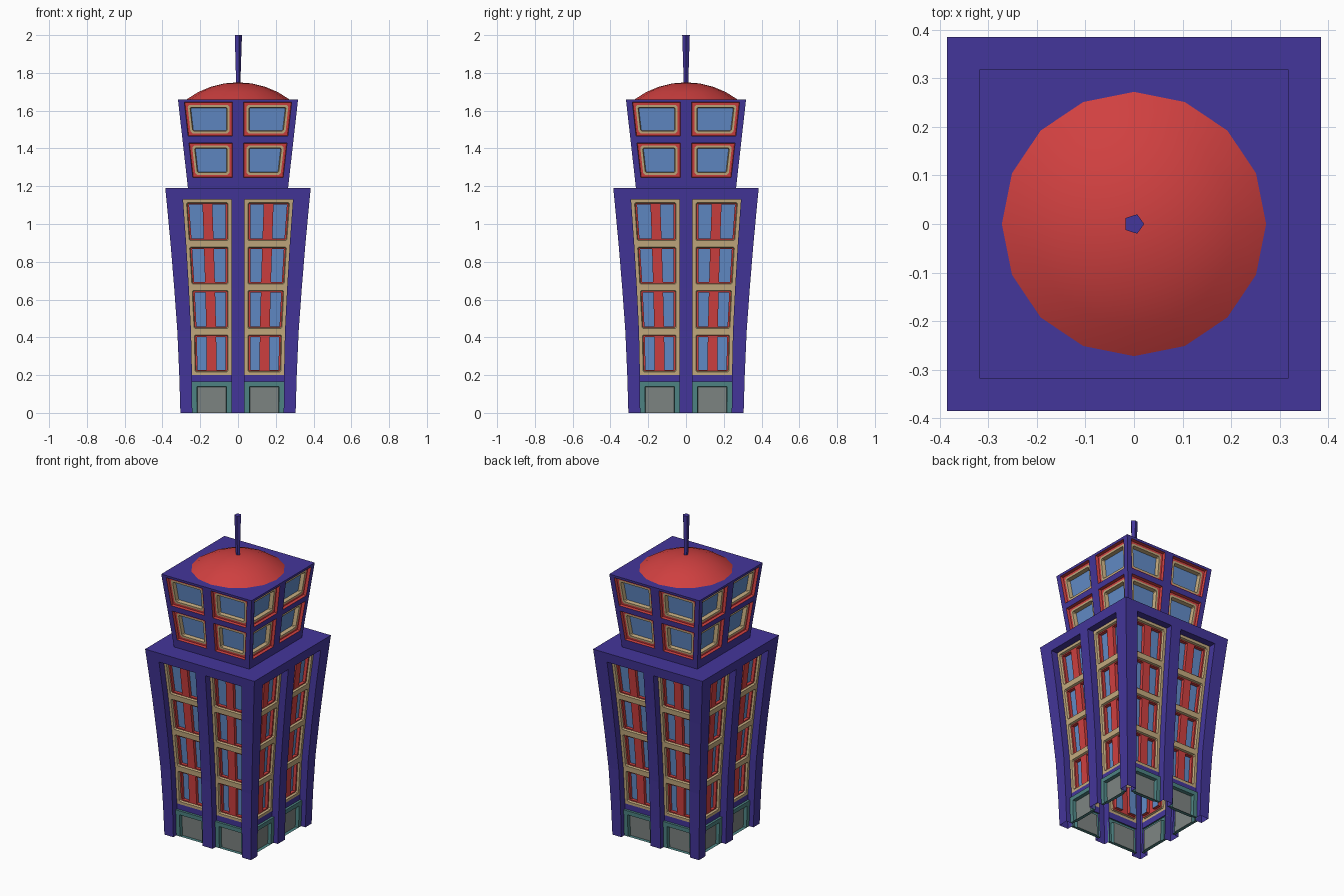
import bpy, bmesh, math
from mathutils import Matrix, Vector

if "Cube" in bpy.data.objects:
    bpy.data.objects.remove(bpy.data.objects["Cube"])


def srgb(r, g, b):
    f = lambda c: c / 12.92 if c <= 0.04045 else ((c + 0.055) / 1.055) ** 2.4
    return (f(r / 255), f(g / 255), f(b / 255), 1)


COLOURS = {"purple": (68, 54, 155), "red": (208, 64, 64), "blue": (98, 140, 200),
           "tan": (196, 171, 127), "teal": (78, 132, 132), "grey": (126, 133, 131)}
mats = {}
for name, rgb in COLOURS.items():
    mats[name] = bpy.data.materials.new(name)
    mats[name].diffuse_color = srgb(*rgb)

parts = {}  # part name -> (bmesh, colour)


def part(name, colour):
    if name not in parts:
        parts[name] = (bmesh.new(), colour)
    return name


# Half-width of the flared lower tower and of the upper block
LEVELS = [(0, .305), (.2, .311), (.43, .321), (.665, .338), (.895, .357), (1.13, .379), (1.19, .385)]


def half_width(z):
    if z > 1.19:
        return .265 + .053 * (z - 1.19) / .47
    for (z0, w0), (z1, w1) in zip(LEVELS, LEVELS[1:]):
        if z <= z1 + 1e-6:
            return w0 + (w1 - w0) * (z - z0) / (z1 - z0)
    return .385


def bay_edge(z):
    """Outer edge of a bay on either storey block."""
    return half_width(z) - (.032 if z > 1.19 else .063 + .025 * z / 1.13)


def loop(z0, z1, d, inset=0, cut=0.0, bottom=None, a=0.0, b=1.0):
    """Chamfered outline (counter-clockwise) within a bay; a..b is the span across it."""
    lo, hi = z0 + (inset if bottom is None else bottom), z1 - inset

    def pt(side, off, z):
        x0, x1 = IN, bay_edge(z)
        x = x0 + a * (x1 - x0) + inset + off if side == 0 else x0 + b * (x1 - x0) - inset - off
        return Vector((x, d - half_width(z), z))
    c = cut
    return [pt(0, c, lo), pt(1, c, lo), pt(1, 0, lo + c), pt(1, 0, hi - c),
            pt(1, c, hi), pt(0, c, hi), pt(0, 0, hi - c), pt(0, 0, lo + c)]


IN = .035  # inner edge of the bays, beside the middle pier


def face(name, pts, mirror=True):
    """Add a face to all four sides, and mirrored across each side."""
    bm = parts[name][0]
    for k in range(4):
        rot = Matrix.Rotation(k * math.pi / 2, 3, 'Z')
        for s in ((1, -1) if mirror else (1,)):
            vs = [bm.verts.new(rot @ Vector((p[0] * s, p[1], p[2]))) for p in pts]
            bm.faces.new(vs if s == 1 else vs[::-1])


def ring(name, a, b):
    for i in range(8):
        j = (i + 1) % 8
        face(name, [a[i], a[j], b[j], b[i]])


def strip(name, xa, xb, z0, z1, da=0, db=0):
    """Vertical strip between two edges, each with its own depth."""
    p = lambda f, z, d: (f(z), d - half_width(z), z)
    face(name, [p(xa, z0, da), p(xb, z0, db), p(xb, z1, db), p(xa, z1, da)])


mid, inner = (lambda z: 0.0), (lambda z: IN)
wall = part("lower_walls", "purple")
frame = part("window_frames", "tan")
panel = part("window_panels", "red")
glass = part("window_glass", "blue")
surround = part("door_surrounds", "teal")
door = part("doors", "grey")
BAY = .045  # depth of the recessed bays

# Piers and their sides, level by level
zs = [z for z, w in LEVELS]
for z0, z1 in zip(zs[:-2], zs[1:-1]):
    strip(wall, mid, inner, z0, z1)
    strip(wall, bay_edge, half_width, z0, z1)
    strip(wall, inner, inner, z0, z1, 0, BAY)
    strip(wall, bay_edge, bay_edge, z0, z1, BAY, 0)
# Lintel, its underside, and the band above the doors
strip(wall, mid, half_width, 1.13, 1.19)
e, h = bay_edge(1.13), half_width(1.13)
face(wall, [(IN, -h, 1.13), (IN, BAY - h, 1.13), (e, BAY - h, 1.13), (e, -h, 1.13)])
strip(wall, inner, bay_edge, .16, .2, BAY, BAY)

# Ground floor doors with raised surrounds
f = loop(0, .165, .03, bottom=0, cut=0)
ring(surround, loop(0, .165, BAY, bottom=0), f)
g = loop(0, .165, .03, inset=.026, bottom=0)
ring(surround, f, g)
g2 = loop(0, .165, .052, inset=.028, bottom=0)
ring(surround, g, g2)
face(door, g2)

# Four floors of paired windows
for z0, z1 in zip(zs[1:5], zs[2:6]):
    o = loop(z0, z1, BAY)
    i1 = loop(z0, z1, BAY, .017, .006)
    i2 = loop(z0, z1, .058, .021, .006)
    ring(frame, o, i1)
    ring(frame, i1, i2)
    # red panel split in two halves, each with sunken glass
    for a, b in ((0, .5), (.5, 1)):
        def rect(d, l, r, v):
            pts = []
            for side, z in ((0, z0 + v), (1, z0 + v), (1, z1 - v), (0, z1 - v)):
                w = bay_edge(z) - IN
                x = IN + a * w + l if side == 0 else IN + b * w - r
                pts.append(Vector((x, d - half_width(z), z)))
            return pts
        edge, centre = .019, 0
        l, r = (edge, centre) if a == 0 else (centre, edge)
        gl, gr = (.03, .026) if a == 0 else (.026, .03)
        A, B, C = rect(.058, l, r, .019), rect(.058, gl, gr, .028), rect(.078, gl, gr, .028)
        for P, Q in ((A, B), (B, C)):
            for k in range(4):
                m = (k + 1) % 4
                face(panel, [P[k], P[m], Q[m], Q[k]])
        face(glass, C)

# Upper block: wall strips around two rows of windows
upper = part("upper_walls", "purple")
IN = .03
strip(upper, mid, inner, 1.1901, 1.66)
strip(upper, bay_edge, half_width, 1.1901, 1.66)
for z0, z1 in ((1.1901, 1.245), (1.43, 1.465), (1.645, 1.66)):
    strip(upper, inner, bay_edge, z0, z1)
red2 = part("upper_window_trim", "red")
tan2 = part("upper_window_frames", "tan")
glass2 = part("upper_window_glass", "blue")
for z0, z1 in ((1.245, 1.43), (1.465, 1.645)):
    seq = [loop(z0, z1, 0), loop(z0, z1, .018, .003), loop(z0, z1, .018, .015, .01),
           loop(z0, z1, .018, .027, .006), loop(z0, z1, .042, .031, .004)]
    for n, (p, q) in zip((red2, red2, tan2, tan2), zip(seq, seq[1:])):
        ring(n, p, q)
    face(glass2, seq[-1])

# Flat roofs
for name, z, w in (("lower_roof", 1.19, .385), ("upper_roof", 1.66, .318)):
    bm = parts[part(name, "purple")][0]
    bm.faces.new([bm.verts.new((x * w, y * w, z)) for x, y in ((-1, -1), (1, -1), (1, 1), (-1, 1))])

# Shallow sixteen-sided dome
bm = parts[part("roof_dome", "red")][0]
R, H = .272, .09
S = (R * R + H * H) / (2 * H)
top = math.asin(R / S)
rings = []
for k in range(4):
    t = top * (1 - k / 4)
    rings.append([bm.verts.new((S * math.sin(t) * math.cos(n * math.pi / 8),
                                S * math.sin(t) * math.sin(n * math.pi / 8),
                                1.66 + H - S + S * math.cos(t))) for n in range(16)])
tip = bm.verts.new((0, 0, 1.66 + H))
for n in range(16):
    m = (n + 1) % 16
    for lo, hi in zip(rings, rings[1:]):
        bm.faces.new((lo[n], lo[m], hi[m], hi[n]))
    bm.faces.new((rings[-1][n], rings[-1][m], tip))

# Five-sided mast, wider at the top
bm = parts[part("mast", "purple")][0]
bmesh.ops.create_cone(bm, cap_ends=True, segments=5, radius1=.012, radius2=.021, depth=.27,
                      matrix=Matrix.Translation((0, 0, 1.865)) @ Matrix.Rotation(-math.pi / 2, 4, 'Z'))

# Turn every part into an object
for name, (bm, colour) in parts.items():
    bmesh.ops.remove_doubles(bm, verts=bm.verts, dist=1e-5)
    bmesh.ops.dissolve_degenerate(bm, edges=bm.edges, dist=1e-5)
    for fc in bm.faces:
        fc.smooth = name == "roof_dome"
    me = bpy.data.meshes.new(name)
    bm.to_mesh(me)
    bm.free()
    me.materials.append(mats[colour])
    bpy.context.collection.objects.link(bpy.data.objects.new(name, me))

for m in bpy.data.materials:
    if m.users and not m.is_grease_pencil:
        m.use_nodes = True
        m.node_tree.nodes["Principled BSDF"].inputs["Base Color"].default_value = m.diffuse_color
